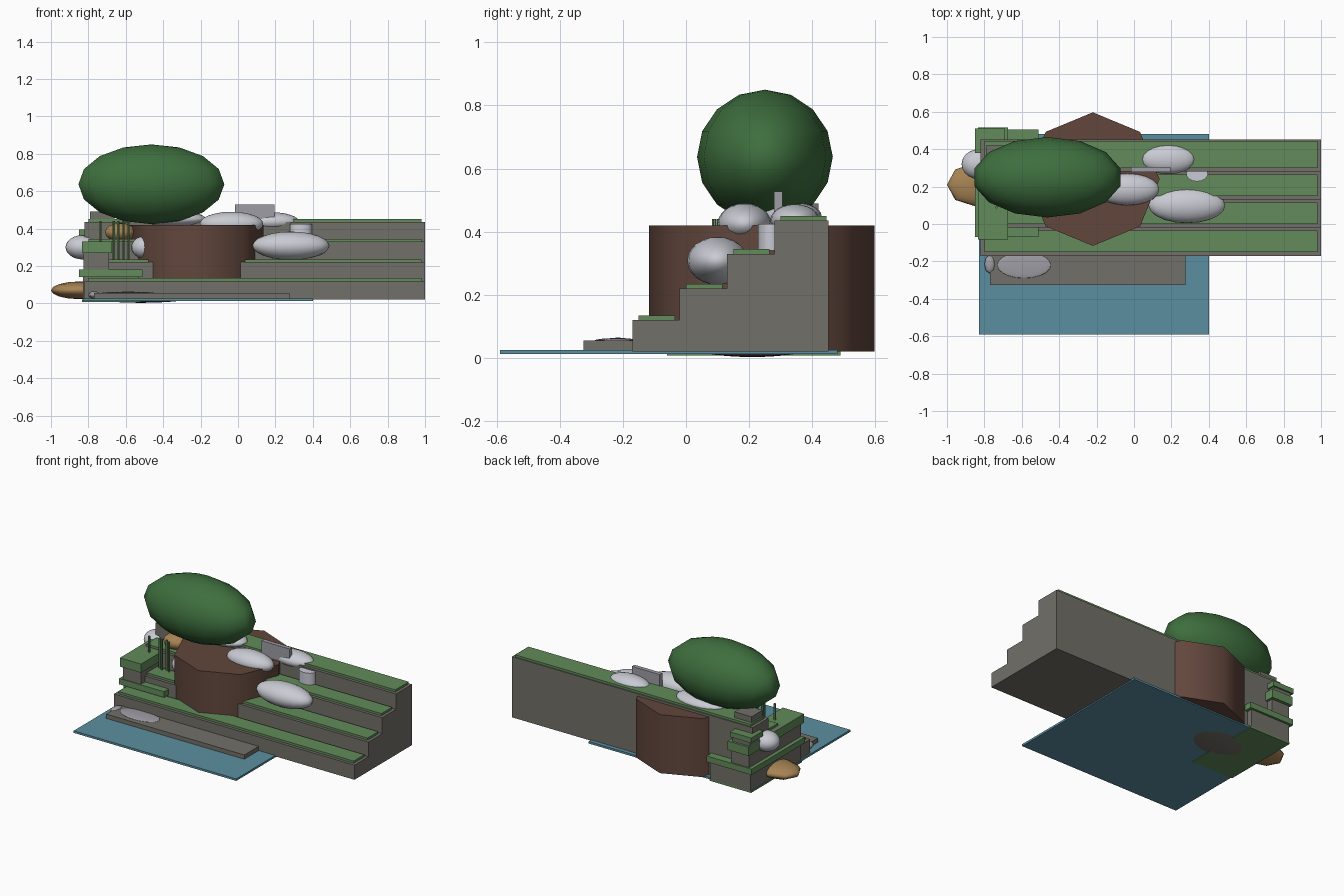
import bpy

if "Cube" in bpy.data.objects:
    bpy.data.objects.remove(bpy.data.objects["Cube"], do_unlink=True)


def material(name, rgb):
    mat = bpy.data.materials.new(name)
    mat.use_nodes = True
    linear = [(c / 255) ** 2.2 for c in rgb] + [1]
    mat.diffuse_color = linear
    mat.node_tree.nodes["Principled BSDF"].inputs["Base Color"].default_value = linear
    return mat


stone = material("stone grey", (114, 111, 104))
grass = material("grass green", (98, 138, 90))
leaf = material("leaf green", (64, 110, 64))
water = material("water blue", (92, 141, 158))
bark = material("bark brown", (98, 72, 63))
pale = material("pale rock", (200, 202, 210))
tan = material("tan", (165, 130, 85))
mauve = material("mauve grey", (158, 156, 164))


def finish(name, mat):
    ob = bpy.context.object
    ob.name = name
    ob.data.materials.append(mat)
    return ob


def box(name, mat, x, y, z):
    """Box given by its (low, high) range on each axis."""
    bpy.ops.mesh.primitive_cube_add(size=1, location=[sum(r) / 2 for r in (x, y, z)])
    bpy.context.object.scale = [r[1] - r[0] for r in (x, y, z)]
    return finish(name, mat)


def blob(name, mat, centre, radii, segments=20, rings=12):
    bpy.ops.mesh.primitive_uv_sphere_add(segments=segments, ring_count=rings, location=centre)
    bpy.context.object.scale = radii
    bpy.ops.object.shade_smooth()
    return finish(name, mat)


def column(name, mat, x, y, z, radius, sides, depth_scale=1):
    bpy.ops.mesh.primitive_cylinder_add(vertices=sides, radius=radius, depth=z[1] - z[0],
                                        location=(x, y, sum(z) / 2))
    bpy.context.object.scale.y = depth_scale
    bpy.ops.object.shade_smooth_by_angle(angle=0.9)
    return finish(name, mat)


# Pond and the sunken pieces under it
box("pond", water, (-0.83, 0.4), (-0.59, 0.48), (0.012, 0.026))
box("corner_footing", grass, (-0.835, -0.52), (-0.06, 0.49), (0.008, 0.02))
blob("sunken_stone", stone, (-0.52, 0.21, 0.04), (0.3, 0.2, 0.037))

# Stepped terraces with grass strips
front_edges = [-0.17, -0.02, 0.13, 0.28, 0.46]
tops = [0.12, 0.22, 0.33, 0.435]
for i, top in enumerate(tops):
    box(f"terrace_{i + 1}", stone, (-0.82, 1), (front_edges[i], 0.452), (0.02, top))
    box(f"grass_strip_{i + 1}", grass, (-0.8, 0.98),
        (front_edges[i] + 0.02, front_edges[i + 1] - 0.015), (top, top + 0.015))

# Stacked ledges on the left corner
box("ledge_base", stone, (-0.83, -0.53), (-0.05, 0.49), (0.02, 0.14))
box("low_ledge", grass, (-0.85, -0.51), (-0.07, 0.505), (0.14, 0.18))
box("ledge_wall", stone, (-0.825, -0.69), (-0.065, 0.495), (0.18, 0.27))
box("high_ledge", grass, (-0.835, -0.675), (-0.083, 0.515), (0.27, 0.33))
box("back_post", stone, (-0.835, -0.7), (0.4, 0.5), (0.33, 0.36))
box("back_ledge", grass, (-0.85, -0.69), (0.38, 0.51), (0.36, 0.395))
box("back_wall", stone, (-0.79, -0.66), (0.3, 0.42), (0.4, 0.49))

# Walkway by the pond
box("walkway", stone, (-0.77, 0.275), (-0.325, -0.165), (0.026, 0.055))
blob("walkway_puddle", mauve, (-0.588, -0.22, 0.055), (0.143, 0.07, 0.008))
blob("walkway_pebble", mauve, (-0.77, -0.215, 0.045), (0.03, 0.05, 0.02), 8, 6)

# Broad trunk and crown
column("trunk", bark, -0.22, 0.24, (0.02, 0.42), 0.357, 8)
blob("crown", leaf, (-0.463, 0.25, 0.637), (0.4, 0.215, 0.213), 14, 8)

# Rocks
rocks = [
    ((0.283, 0.1, 0.308), (0.205, 0.096, 0.076)),
    ((-0.035, 0.185, 0.425), (0.17, 0.085, 0.065)),
    ((0.183, 0.345, 0.437), (0.143, 0.078, 0.05)),
    ((-0.83, 0.32, 0.3), (0.092, 0.08, 0.065)),
    ((-0.5, 0.12, 0.3), (0.07, 0.07, 0.06)),
    ((-0.35, 0.33, 0.45), (0.18, 0.1, 0.045)),
]
for i, (centre, radii) in enumerate(rocks):
    blob(f"rock_{i + 1}", pale, centre, radii)
blob("tan_boulder", tan, (-0.85, 0.21, 0.07), (0.15, 0.115, 0.047), 8, 8)
blob("tan_bush", tan, (-0.63, 0.23, 0.38), (0.085, 0.07, 0.05), 10, 8)

# Stool and bench back
column("stool", pale, 0.337, 0.268, (0.34, 0.425), 0.058, 16, 0.7)
box("bench_back", mauve, (-0.015, 0.195), (0.278, 0.306), (0.43, 0.528))

# Thin stalks
for i, x in enumerate((-0.735, -0.665, -0.64, -0.612, -0.585)):
    foot = 0.33 if i == 0 else 0.23
    column(f"stalk_{i + 1}", grass, x, 0.09 + 0.015 * (i % 2), (foot, 0.44), 0.007, 6)
